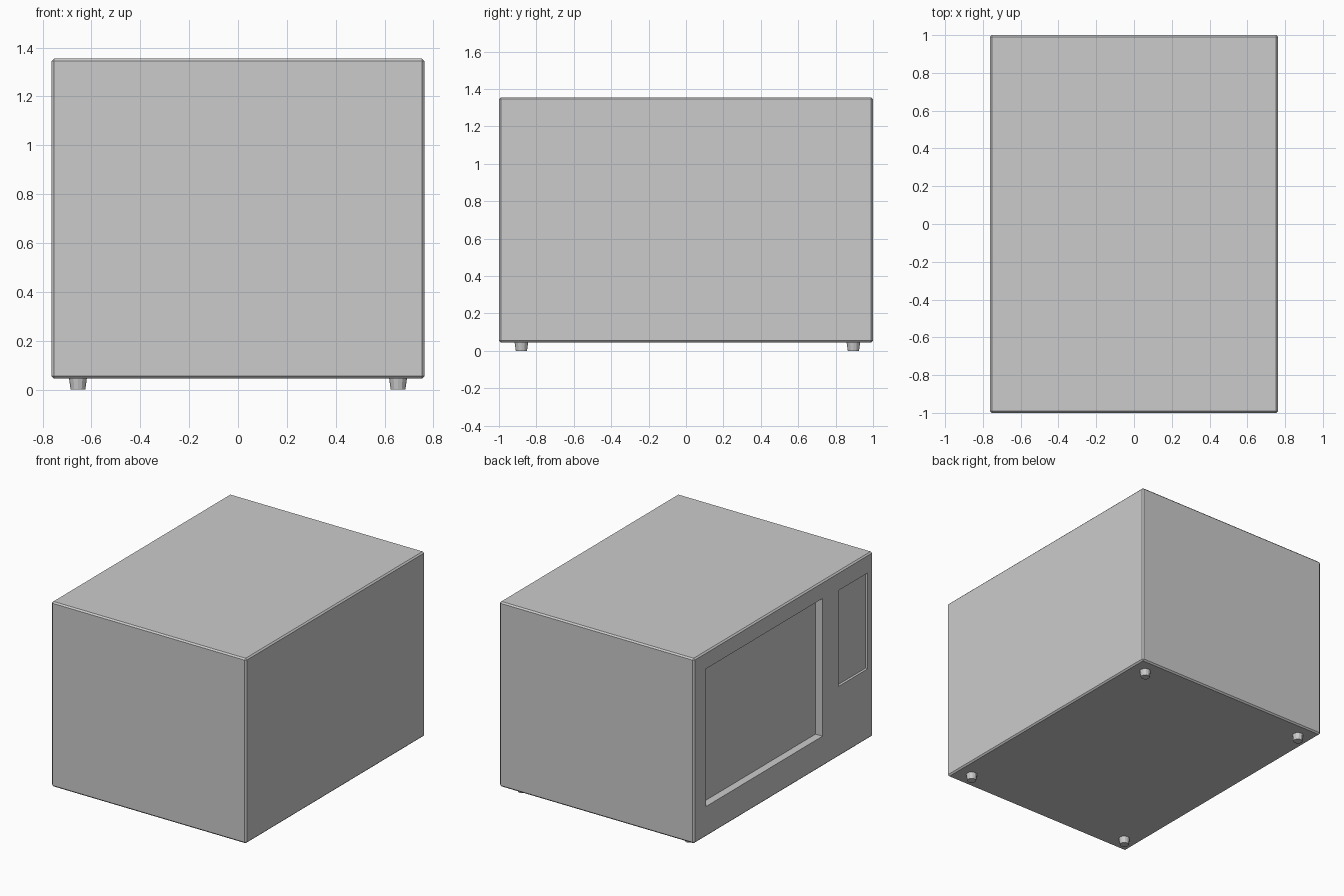
import bpy

if "Cube" in bpy.data.objects:
    bpy.data.objects.remove(bpy.data.objects["Cube"])

X, Z0, Z1 = 0.763, 0.045, 1.355


def box(name, lo, hi):
    bpy.ops.mesh.primitive_cube_add(size=1, location=[(a + b) / 2 for a, b in zip(lo, hi)])
    ob = bpy.context.object
    ob.name = name
    ob.scale = [b - a for a, b in zip(lo, hi)]
    bpy.ops.object.transform_apply(location=False, rotation=False, scale=True)
    return ob


# Casing with a fine chamfer on every edge
casing = box("casing", (-X, -1, Z0), (X, 1, Z1))
bevel = casing.modifiers.new("edge_chamfer", 'BEVEL')
bevel.width = 0.01
bevel.segments = 1


# Shallow rectangular recesses in the -x face: (name, y range, z range, depth)
recesses = [
    ("door_window", (-0.438, 0.865), (0.26, 1.235), 0.055),
    ("control_panel", (-0.944, -0.618), (0.544, 1.223), 0.018),
]
for name, (ya, yb), (za, zb), depth in recesses:
    cutter = box(name + "_cutter", (-X - 0.1, ya, za), (-X + depth, yb, zb))
    cutter.hide_render = True
    cutter.hide_set(True)
    cutter.display_type = 'WIRE'
    cut = casing.modifiers.new(name + "_recess", 'BOOLEAN')
    cut.operation = 'DIFFERENCE'
    cut.solver = 'EXACT'
    cut.object = cutter

# Four tapered feet
for side, x in (("left", -0.655), ("right", 0.655)):
    for end, y in (("front", -0.88), ("back", 0.895)):
        bpy.ops.mesh.primitive_cone_add(vertices=12, radius1=0.03, radius2=0.037,
                                        depth=0.05, location=(x, y, 0.025))
        bpy.context.object.name = f"{end}_{side}_foot"
